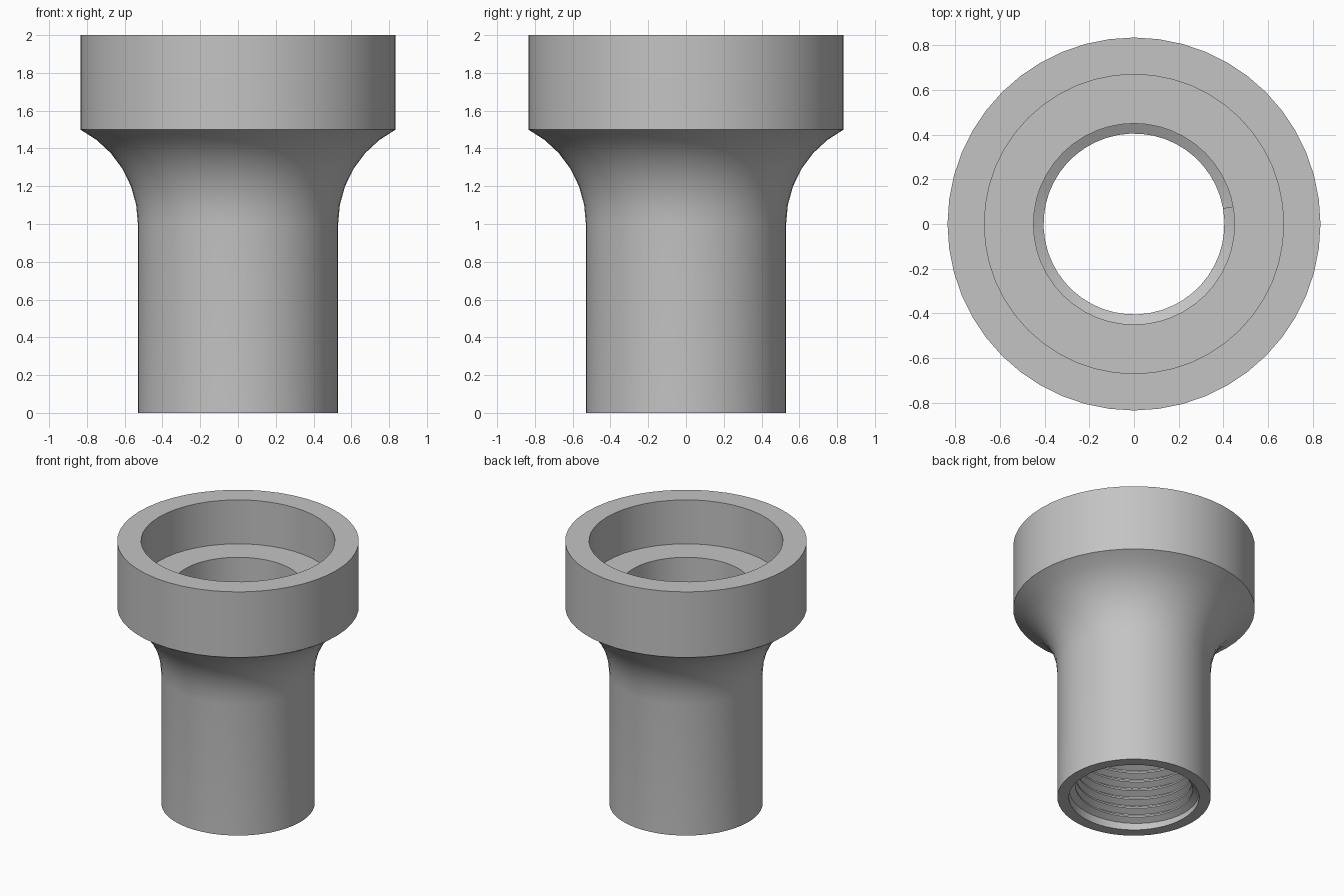
import bpy
import bmesh
from math import sin, cos, asin, pi, radians

if "Cube" in bpy.data.objects:
    bpy.data.objects.remove(bpy.data.objects["Cube"], do_unlink=True)

SEGMENTS = 48
STEM_R, COLLAR_R, SOCKET_R, BORE_R, CREST_R = 0.53, 0.835, 0.67, 0.45, 0.405
TOP, COLLAR_Z, SOCKET_Z, FLARE_Z = 2.0, 1.5, 1.665, 1.0
PITCH, THREAD_START, THREAD_TURNS = 0.07, 0.04, 14

grey = bpy.data.materials.new("grey metal")
grey.use_nodes = True
grey.diffuse_color = (0.55, 0.55, 0.55, 1)
grey.node_tree.nodes["Principled BSDF"].inputs["Base Color"].default_value = (0.55, 0.55, 0.55, 1)


def sweep(name, rings, closed):
    """Skin a list of closed cross-sections, joined end to start or capped."""
    bm = bmesh.new()
    loops = [[bm.verts.new(p) for p in ring] for ring in rings]
    following = loops[1:] + loops[:1] if closed else loops[1:]
    for a, b in zip(loops, following):
        for i in range(len(a)):
            j = (i + 1) % len(a)
            bm.faces.new((a[i], a[j], b[j], b[i]))
    if not closed:
        bm.faces.new(loops[0])
        bm.faces.new(loops[-1])
    bmesh.ops.recalc_face_normals(bm, faces=bm.faces)
    mesh = bpy.data.meshes.new(name)
    bm.to_mesh(mesh)
    bm.free()
    mesh.materials.append(grey)
    obj = bpy.data.objects.new(name, mesh)
    bpy.context.collection.objects.link(obj)
    bpy.ops.object.select_all(action="DESELECT")
    obj.select_set(True)
    bpy.context.view_layer.objects.active = obj
    bpy.ops.object.shade_smooth_by_angle(angle=radians(25))
    return obj


def ring_at(profile, angle, lift=0.0):
    return [(r * cos(angle), r * sin(angle), z + lift) for r, z in profile]


# Flare: an arc tangent to the stem that reaches the collar's lower edge
dx, dz = COLLAR_R - STEM_R, COLLAR_Z - FLARE_Z
arc_r = (dx * dx + dz * dz) / (2 * dx)
sweep_angle = asin(dz / arc_r)
STEPS = 6
flare = []
for k in range(STEPS + 1):
    t = sweep_angle * k / STEPS
    flare.append((STEM_R + arc_r * (1 - cos(t)), FLARE_Z + arc_r * sin(t)))

# Body: stem, flare, collar, stepped socket and through bore
profile = [(BORE_R, 0), (STEM_R, 0)] + flare + [
    (COLLAR_R, TOP), (SOCKET_R, TOP), (SOCKET_R, SOCKET_Z), (BORE_R, SOCKET_Z)]
sweep("adapter_body",
      [ring_at(profile, 2 * pi * i / SEGMENTS) for i in range(SEGMENTS)], True)

# Thread: a helical ridge standing in from the bore wall
ridge = [(BORE_R + 0.004, -0.033), (CREST_R, -0.006), (CREST_R, 0.006), (BORE_R + 0.004, 0.033)]
sweep("internal_thread",
      [ring_at(ridge, radians(10) + 2 * pi * i / SEGMENTS, THREAD_START + PITCH * i / SEGMENTS)
       for i in range(SEGMENTS * THREAD_TURNS + 1)], False)
